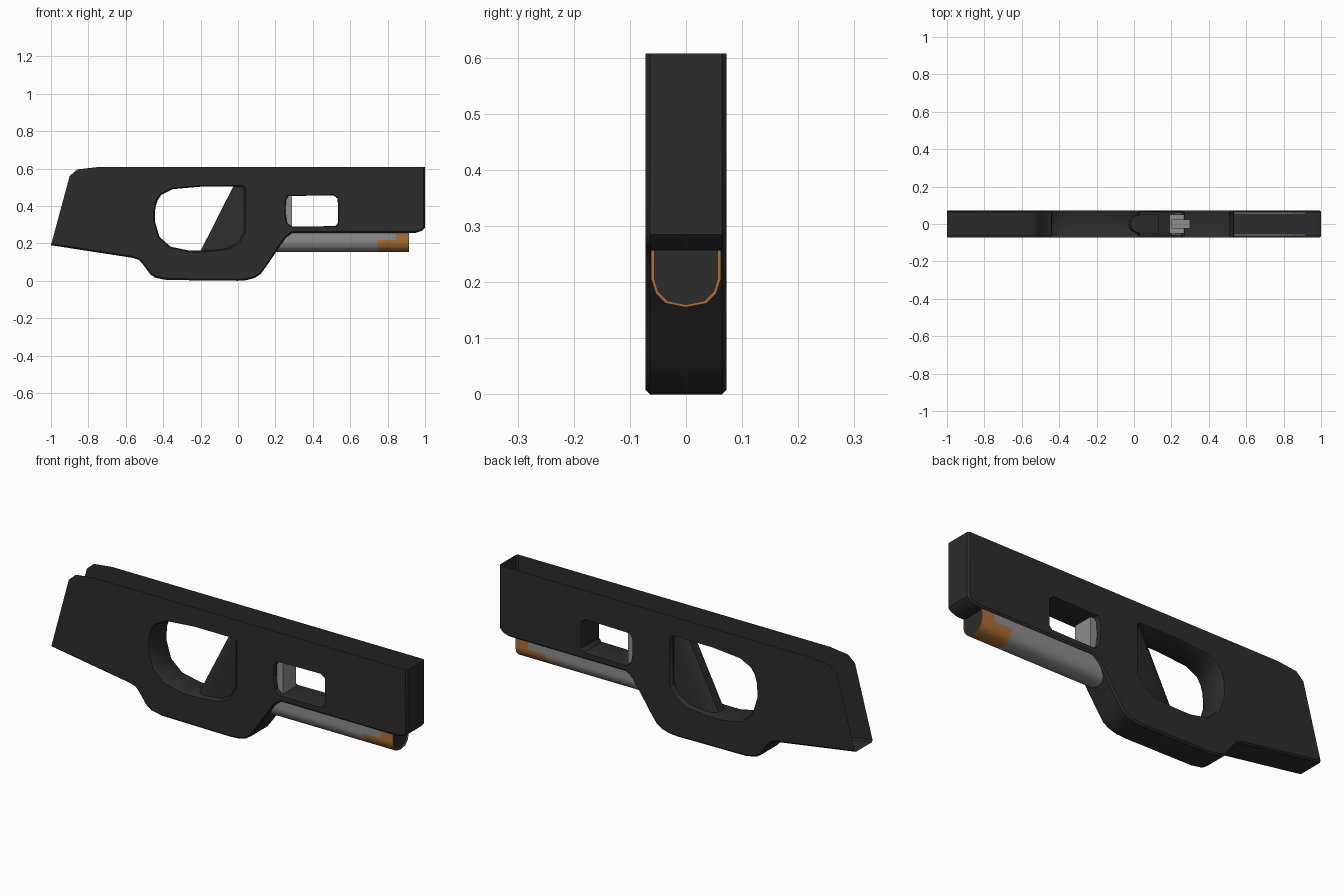
import bpy, bmesh

if "Cube" in bpy.data.objects:
    bpy.data.objects.remove(bpy.data.objects["Cube"])


def material(name, rgb):
    m = bpy.data.materials.new(name)
    m.diffuse_color = (*rgb, 1)
    m.use_nodes = True
    m.node_tree.nodes["Principled BSDF"].inputs["Base Color"].default_value = m.diffuse_color
    return m


DARK = material("dark_polymer", (0.025, 0.025, 0.025))
GREY = material("light_grey", (0.27, 0.27, 0.27))
ORANGE = material("orange", (0.42, 0.16, 0.035))


def loft(name, rings, mat, bevel_test=None, bevel=0.008):
    """Closed solid through rings of equal point count."""
    bm = bmesh.new()
    vs = [[bm.verts.new(p) for p in r] for r in rings]
    n = len(rings[0])
    for a, b in zip(vs, vs[1:]):
        for i in range(n):
            j = (i + 1) % n
            bm.faces.new((a[i], a[j], b[j], b[i]))
    bm.faces.new(vs[0])
    bm.faces.new(vs[-1])
    bmesh.ops.recalc_face_normals(bm, faces=bm.faces)
    if bevel_test:
        edges = [e for e in bm.edges if bevel_test(e)]
        bmesh.ops.bevel(bm, geom=edges, offset=bevel, segments=1, affect='EDGES')
    me = bpy.data.meshes.new(name)
    bm.to_mesh(me)
    bm.free()
    me.materials.append(mat)
    ob = bpy.data.objects.new(name, me)
    bpy.context.collection.objects.link(ob)
    return ob


def activate(ob):
    bpy.ops.object.select_all(action='DESELECT')
    ob.select_set(True)
    bpy.context.view_layer.objects.active = ob


def smooth(ob, angle=0.6):
    activate(ob)
    bpy.ops.object.shade_smooth_by_angle(angle=angle)


def box(name, x, y, z, mat):
    ring = lambda h: [(x[0], y[0], h), (x[1], y[0], h), (x[1], y[1], h), (x[0], y[1], h)]
    return loft(name, [ring(z[0]), ring(z[1])], mat)


# Main shell: side outline, bevelled along bottom and front
W = 0.072
outline = [(1, 0.607), (1, 0.285), (0.985, 0.268), (0.95, 0.256), (0.29, 0.256),
           (0.255, 0.23), (0.15, 0.075), (0.12, 0.035), (0.09, 0.015), (0.045, 0.003),
           (0, 0), (-0.38, 0.004), (-0.44, 0.015), (-0.47, 0.035), (-0.51, 0.09),
           (-0.53, 0.112), (-0.56, 0.122), (-1, 0.19), (-0.9, 0.56),
           (-0.86, 0.595), (-0.757, 0.607)]


def rim_edge(e):
    a, b = (v.co for v in e.verts)
    mid = (a + b) / 2
    return abs(mid.y) > 0.07 and mid.z < 0.55 and mid.x > -0.9


shell = loft("shell_body", [[(x, y, z) for x, z in outline] for y in (-W, W)], DARK, rim_edge)

# Window openings with flared rims
big = [(-0.43, 0.43), (-0.41, 0.46), (-0.35, 0.49), (-0.2, 0.503), (0.02, 0.503),
       (0.032, 0.49), (0.032, 0.26), (0.0, 0.205), (-0.06, 0.172), (-0.17, 0.161),
       (-0.26, 0.161), (-0.36, 0.182), (-0.42, 0.235), (-0.445, 0.32), (-0.442, 0.39)]
small = [(0.27, 0.453), (0.51, 0.457), (0.533, 0.44), (0.535, 0.31), (0.52, 0.292),
         (0.285, 0.29), (0.262, 0.31), (0.254, 0.36), (0.256, 0.43)]
for name, prof in (("big_window", big), ("small_window", small)):
    cx = sum(p[0] for p in prof) / len(prof)
    cz = sum(p[1] for p in prof) / len(prof)
    rings = []
    for y, s in ((-0.09, 1.09), (-0.06, 1), (0.06, 1), (0.09, 1.09)):
        rings.append([(cx + (x - cx) * s, y, cz + (z - cz) * s) for x, z in prof])
    cutter = loft(name + "_cutter", rings, DARK)
    activate(shell)
    mod = shell.modifiers.new(name, 'BOOLEAN')
    mod.operation = 'DIFFERENCE'
    mod.solver = 'EXACT'
    mod.object = cutter
    bpy.ops.object.modifier_apply(modifier=mod.name)
    bpy.data.objects.remove(cutter)

# Open the shell along its top and sloping rear
bm = bmesh.new()
bm.from_mesh(shell.data)
cut = []
for f in bm.faces:
    c = f.calc_center_median()
    if (f.normal.z > 0.5 and c.z > 0.55) or (f.normal.x < -0.8 and c.x < -0.85):
        cut.append(f)
bmesh.ops.delete(bm, geom=cut, context='FACES')
bm.to_mesh(shell.data)
bm.free()
smooth(shell)

# Slanted grip with rounded nose, crossing the big window
nose = [(0.05, 0.05), (0.02, 0.04), (0.0, 0.022), (0.0, -0.022), (0.02, -0.04), (0.05, -0.05)]
grip_rings = []
for x0, x1, z in ((-0.215, 0.06, 0.13), (-0.015, 0.13, 0.525)):
    grip_rings.append([(x0 + dx, y, z) for dx, y in nose] + [(x1, -0.05, z), (x1, 0.05, z)])
smooth(loft("slanted_grip", grip_rings, DARK))

# Barrel under the front: U section, light grey with an orange tip
half = [(-0.062, 0.217), (-0.062, 0.205), (-0.054, 0.18), (-0.036, 0.162)]
outer = half + [(0, 0.155)] + [(-y, z) for y, z in reversed(half)]
inner = [(y * 0.91, 0.217 - (0.217 - z) * 0.92) for y, z in outer]
section = outer + inner[::-1]
for name, x0, x1, mat in (("barrel_lower", 0.2, 0.745, GREY), ("tip_lower", 0.745, 0.915, ORANGE)):
    smooth(loft(name, [[(x, y, z) for y, z in section] for x in (x0, x1)], mat))
for side, s in (("left", -1), ("right", 1)):
    ys = sorted((s * 0.0564, s * 0.062))
    box("barrel_side_" + side, (0.2, 0.845), ys, (0.217, 0.257), GREY)
    box("tip_side_" + side, (0.845, 0.915), ys, (0.217, 0.257), ORANGE)
plug = [(-0.0564, 0.257)] + inner + [(0.0564, 0.257)]
loft("barrel_core", [[(x, y, z) for y, z in plug] for x in (0.22, 0.91)], DARK)

# Light grey insert seen behind the small window
box("window_insert", (0.19, 0.29), (-0.052, 0.052), (0.28, 0.45), GREY)
box("insert_bar", (0.2, 0.3), (-0.024, 0.024), (0.465, 0.485), GREY)
